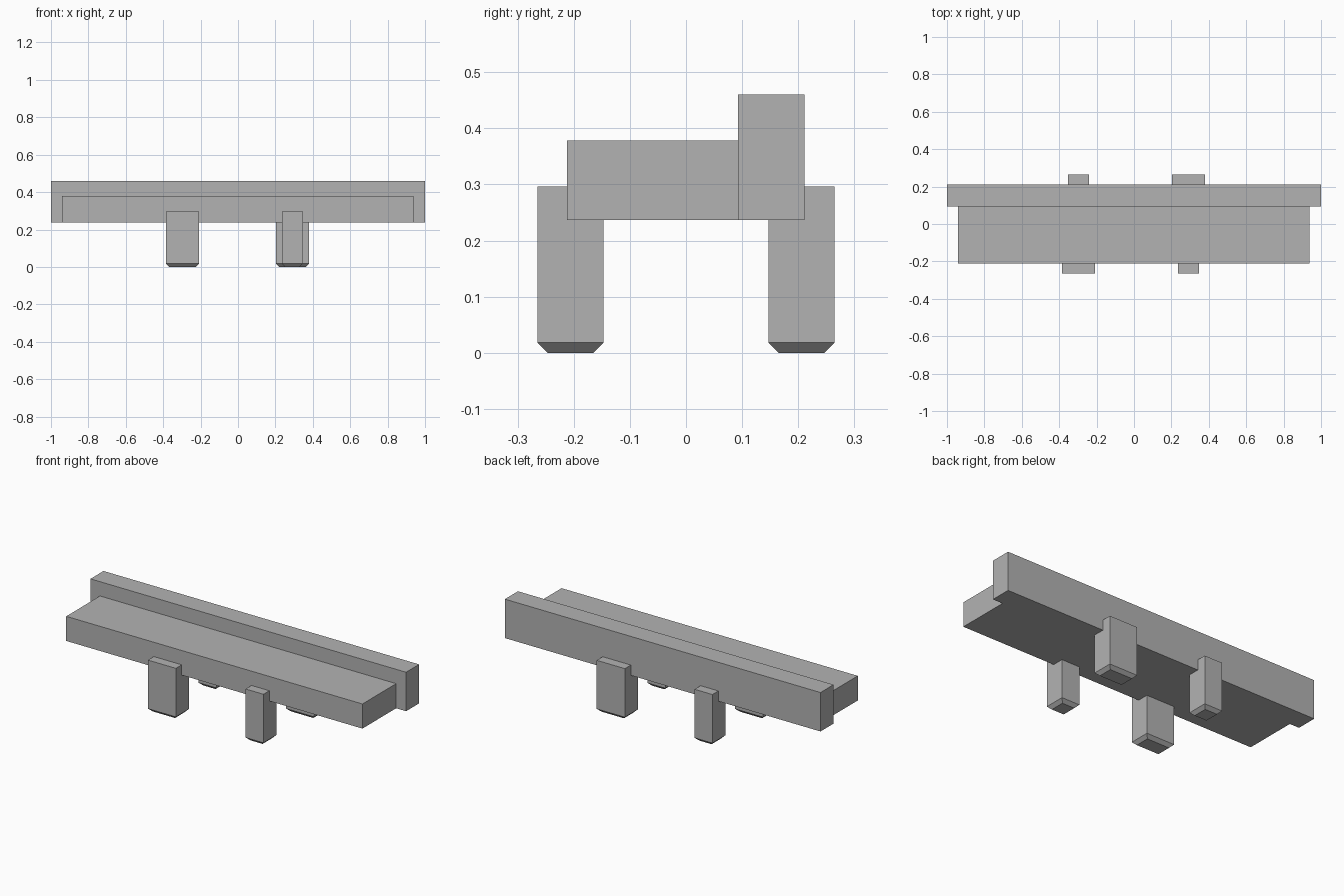
import bpy
import bmesh

cube = bpy.data.objects.get("Cube")
if cube:
    bpy.data.objects.remove(cube, do_unlink=True)

# Single plain grey
grey = bpy.data.materials.new("grey")
grey.use_nodes = True
colour = (0.45, 0.45, 0.45, 1)
grey.diffuse_color = colour
grey.node_tree.nodes["Principled BSDF"].inputs["Base Color"].default_value = colour


def block(name, low, high, foot=0):
    """Box between two corners; foot tapers the bottom edges inwards."""
    bm = bmesh.new()
    bmesh.ops.create_cube(bm, size=1)
    for v in bm.verts:
        v.co = [h if c > 0 else l for c, l, h in zip(v.co, low, high)]
    if foot:
        bm.faces.ensure_lookup_table()
        bottom = min(bm.faces, key=lambda f: f.calc_center_median().z)
        bmesh.ops.inset_region(bm, faces=[bottom], thickness=foot, use_even_offset=True)
        for v in bm.verts:
            if v not in bottom.verts and v.co.z < low[2] + foot / 2:
                v.co.z += foot
    bmesh.ops.recalc_face_normals(bm, faces=bm.faces)
    mesh = bpy.data.meshes.new(name)
    bm.to_mesh(mesh)
    bm.free()
    mesh.materials.append(grey)
    obj = bpy.data.objects.new(name, mesh)
    bpy.context.collection.objects.link(obj)
    return obj


# Seat and raised rear beam
block("seat", (-0.94, -0.212, 0.237), (0.937, 0.093, 0.378))
block("rear_beam", (-1, 0.093, 0.237), (1, 0.211, 0.46))

# Legs: wide and narrow ones sit diagonally opposite each other
for name, x0, x1, y0 in (
    ("front_right_leg", -0.385, -0.208, -0.265),
    ("front_left_leg", 0.234, 0.347, -0.265),
    ("back_right_leg", -0.353, -0.24, 0.147),
    ("back_left_leg", 0.202, 0.38, 0.147),
):
    block(name, (x0, y0, 0), (x1, y0 + 0.118, 0.296), foot=0.018)
